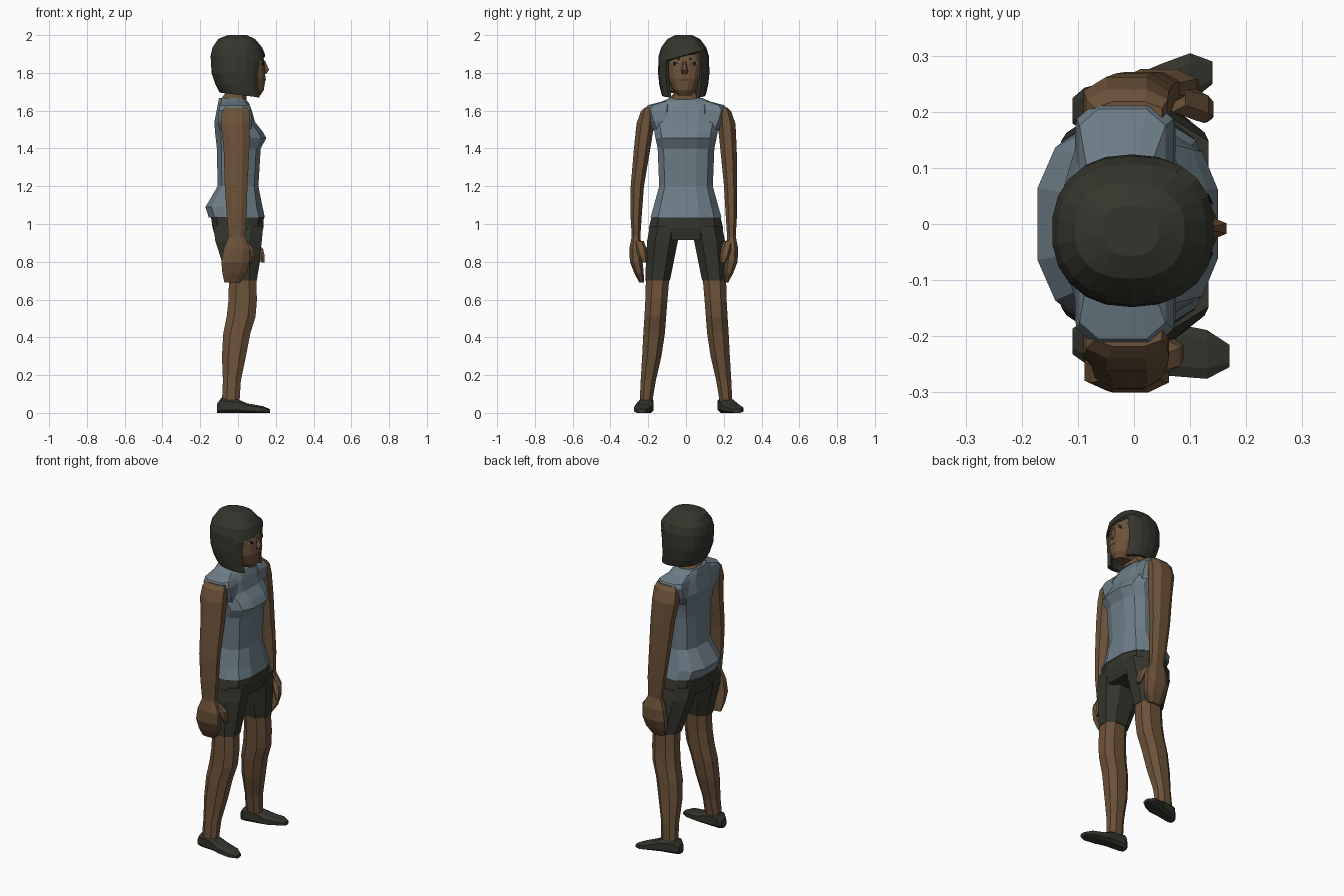
import bpy, bmesh
from math import sin, cos, pi
from mathutils import Vector
from mathutils.bvhtree import BVHTree

if "Cube" in bpy.data.objects:
    bpy.data.objects.remove(bpy.data.objects["Cube"])


def material(name, rgb):
    m = bpy.data.materials.new(name)
    m.use_nodes = True
    color = (*rgb, 1)
    m.diffuse_color = color
    m.node_tree.nodes["Principled BSDF"].inputs["Base Color"].default_value = color
    return m


SKIN = material("brown skin", (.152, .086, .042))
SHIRT = material("grey blue cloth", (.155, .207, .245))
DARK = material("dark olive", (.036, .036, .027))
BLACK = material("eye black", (.012, .010, .008))
WHITE = material("eye white", (.22, .18, .15))
LIP = material("lip brown", (.10, .046, .028))


def finish(name, bm, mat):
    bmesh.ops.recalc_face_normals(bm, faces=bm.faces)
    mesh = bpy.data.meshes.new(name)
    bm.to_mesh(mesh)
    bm.free()
    mesh.materials.append(mat)
    obj = bpy.data.objects.new(name, mesh)
    bpy.context.collection.objects.link(obj)
    return obj


def power(v, p):
    return abs(v) ** p * (1 if v >= 0 else -1)


def loft(name, mat, rings, n=8, p=.85, move=None, along_x=False, skip=None, bottom=True):
    """Each ring: position, low and high of first span, low and high of y."""
    bm = bmesh.new()
    rows = []
    full = cos(pi / n) ** p
    for pos, a0, a1, y0, y1 in rings:
        row = []
        for i in range(n):
            t = 2 * pi * (i + .5) / n
            a = (a0 + a1) / 2 + (a1 - a0) / 2 * power(cos(t), p) / full
            y = (y0 + y1) / 2 + (y1 - y0) / 2 * power(sin(t), p) / full
            co = Vector((pos, y, a) if along_x else (a, y, pos))
            row.append(bm.verts.new(move(co) if move else co))
        rows.append(row)
    for r in range(len(rows) - 1):
        for i in range(n):
            if not (skip and skip(r, i)):
                j = (i + 1) % n
                bm.faces.new((rows[r][i], rows[r][j], rows[r + 1][j], rows[r + 1][i]))
    bm.faces.new(rows[0])
    if bottom:
        bm.faces.new(rows[-1])
    loose = [v for v in bm.verts if not v.link_faces]
    bmesh.ops.delete(bm, geom=loose, context='VERTS')
    return finish(name, bm, mat)


def centred(rings, cy=0):
    return [(z, a, b, cy - h, cy + h) for z, a, b, h in rings]


# Shirt with bust, waist and hem
loft("shirt", SHIRT, centred([
    (1.668, -.10, .035, .085), (1.645, -.105, .055, .135), (1.605, -.112, .072, .18),
    (1.54, -.125, .09, .18), (1.49, -.122, .13, .168), (1.455, -.118, .15, .162),
    (1.40, -.112, .12, .15), (1.20, -.108, .108, .142), (1.09, -.172, .13, .172),
    (1.035, -.155, .142, .188)]), n=12, p=.75)

# Hip part of the shorts
loft("shorts_hips", DARK, centred([
    (1.05, -.145, .137, .18), (.98, -.135, .135, .196), (.915, -.115, .118, .186)]),
    n=12, p=.75)

# Neck and head
loft("neck", SKIN, centred([
    (1.75, -.06, .05, .055), (1.69, -.07, .045, .06), (1.66, -.09, .045, .084)], -.004), n=10)
FACE_Y = -.008
head = loft("head", SKIN, centred([
    (1.955, -.08, .08, .07), (1.91, -.10, .125, .09), (1.85, -.10, .141, .098),
    (1.77, -.07, .145, .088), (1.71, -.03, .137, .06), (1.68, .0, .118, .035)], FACE_Y),
    n=16)
loft("nose", SKIN, centred([
    (1.865, .12, .143, .007), (1.815, .12, .165, .016), (1.795, .12, .148, .018)], FACE_Y),
    n=6, p=1)


# Bobbed hair: full crown, lower rows open around the face, slanted fringe
def hair_shape(co):
    if 1.87 < co.z < 1.91 and co.x > .06:
        co.z += .28 * (co.y + .02)
    if co.z < 1.70:
        co.z -= .12 * (co.x + .05)
    return co


hair = loft("hair", DARK, centred([
    (2.0, -.055, .045, .045), (1.98, -.105, .09, .085), (1.935, -.135, .128, .118),
    (1.89, -.145, .142, .132), (1.80, -.14, .132, .135), (1.735, -.118, .13, .128),
    (1.69, -.098, .138, .115)], -.012), n=22, move=hair_shape,
    skip=lambda r, i: r >= 3 and (i < 2 or i >= 19), bottom=False)
shell = hair.modifiers.new("thickness", 'SOLIDIFY')
shell.thickness = .02
shell.offset = -1

# Painted face details projected onto the head
bm = bmesh.new()
bm.from_mesh(head.data)
tree = BVHTree.FromBMesh(bm)
bm.free()


def plate(name, mat, outline, lift):
    pb = bmesh.new()
    verts = []
    for y, z in outline:
        hit = tree.ray_cast(Vector((1, y, z)), Vector((-1, 0, 0)))[0]
        verts.append(pb.verts.new(hit + Vector((lift, 0, 0))))
    pb.faces.new(verts)
    obj = finish(name, pb, mat)
    obj.modifiers.new("thickness", 'SOLIDIFY').thickness = .002


def oval(y, z, ry, rz, n=8):
    return [(y + ry * cos(2 * pi * i / n), z + rz * sin(2 * pi * i / n)) for i in range(n)]


for side, s in (("left", 1), ("right", -1)):
    y = FACE_Y + s * .052
    plate(side + "_eye", WHITE, oval(y, 1.85, .017, .010), .003)
    plate(side + "_iris", BLACK, oval(y, 1.85, .010, .010), .006)
    plate(side + "_brow", DARK, [(y - s * .024, 1.869), (y + s * .022, 1.873),
                                 (y + s * .022, 1.880), (y - s * .024, 1.878)], .003)
plate("lips", LIP, oval(FACE_Y, 1.762, .026, .006), .003)


# Limbs, with the left arm swung slightly forward and the left foot turned out
for side, s in (("left", 1), ("right", -1)):
    def mirror(co):
        return Vector((co.x, s * co.y, co.z))

    def arm_pose(co):
        drop = max(0, 1.5 - co.z)
        swing = .08 * drop if s > 0 else 0
        return Vector((co.x + swing, s * co.y - .012 * min(1, drop * 3), co.z))

    def foot_pose(co):
        turn = .18 * (co.x + .05) if s > 0 else -.03 * co.x
        return Vector((co.x - (.03 if s > 0 else 0) * (co.x > .1), s * co.y + turn, co.z))

    loft(side + "_sleeve", SHIRT, [
        (1.652, -.085, .03, .07, .115), (1.628, -.097, .056, .07, .205),
        (1.60, -.102, .07, .07, .22), (1.545, -.105, .074, .07, .20),
        (1.49, -.09, .068, .07, .17)], p=.65, move=mirror)
    loft(side + "_arm", SKIN, [
        (1.618, -.07, .05, .175, .218), (1.595, -.085, .06, .17, .24),
        (1.53, -.09, .062, .168, .262), (1.40, -.076, .06, .185, .272),
        (1.20, -.07, .05, .212, .282), (1.05, -.06, .045, .222, .282),
        (.93, -.05, .035, .23, .275)], move=arm_pose)
    loft(side + "_hand", SKIN, [
        (.935, -.048, .035, .23, .275), (.87, -.075, .062, .222, .288),
        (.80, -.088, .06, .218, .285), (.74, -.083, .045, .212, .262),
        (.69, -.072, .01, .21, .235)], move=arm_pose)
    loft(side + "_thumb", SKIN, [
        (.91, .0, .045, .215, .26), (.87, .035, .082, .2, .25),
        (.83, .055, .088, .195, .238), (.795, .065, .083, .195, .22)], n=6, move=arm_pose)
    loft(side + "_shorts_leg", DARK, [
        (.99, -.13, .133, .03, .19), (.91, -.12, .126, .043, .206),
        (.80, -.085, .113, .065, .212), (.70, -.055, .10, .085, .216)], move=mirror)
    loft(side + "_leg", SKIN, [
        (.72, -.048, .096, .088, .212), (.60, -.05, .10, .098, .215),
        (.51, -.06, .093, .105, .22), (.42, -.078, .065, .112, .226),
        (.30, -.085, .042, .13, .232), (.17, -.08, .015, .16, .24),
        (.06, -.085, .008, .178, .245)], move=mirror)
    loft(side + "_shoe", DARK, [
        (-.11, 0, .05, .19, .235), (-.088, 0, .08, .174, .25),
        (-.0, 0, .072, .172, .256), (.05, 0, .05, .172, .268),
        (.13, 0, .036, .185, .272), (.17, 0, .02, .21, .25)],
        p=.6, along_x=True, move=foot_pose)
